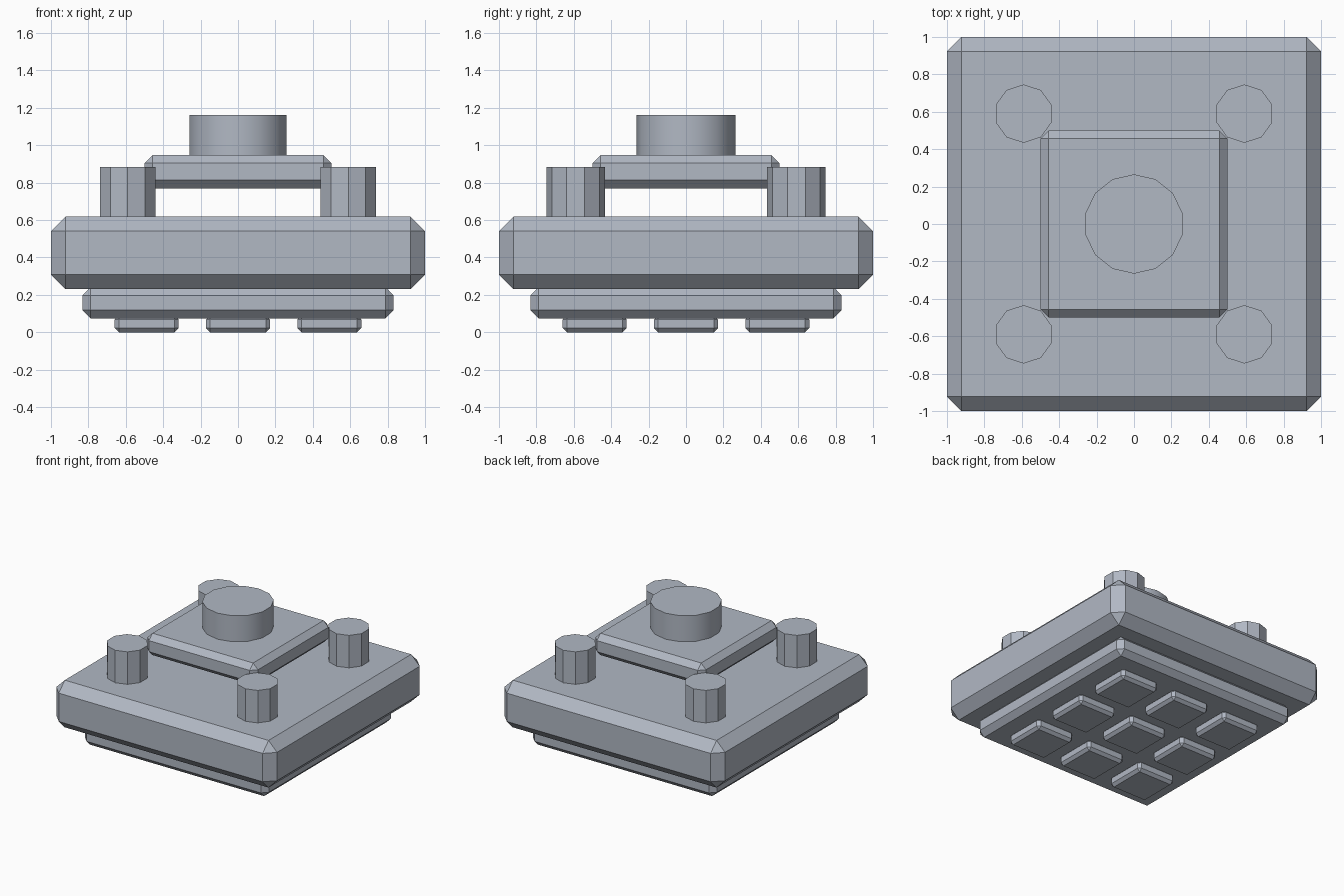
import bpy, bmesh, math

if "Cube" in bpy.data.objects:
    bpy.data.objects.remove(bpy.data.objects["Cube"])

# Blue-grey paint shared by every part
paint = bpy.data.materials.new("blue_grey")
paint.diffuse_color = (0.235, 0.262, 0.305, 1.0)
paint.use_nodes = True
paint.node_tree.nodes["Principled BSDF"].inputs["Base Color"].default_value = paint.diffuse_color
paint.diffuse_color = (0.44, 0.48, 0.55, 1.0)
paint.use_nodes = True
paint.node_tree.nodes["Principled BSDF"].inputs["Base Color"].default_value = paint.diffuse_color


def finish(name, bm):
    mesh = bpy.data.meshes.new(name)
    bm.to_mesh(mesh)
    bm.free()
    mesh.materials.append(paint)
    obj = bpy.data.objects.new(name, mesh)
    bpy.context.collection.objects.link(obj)
    return obj


def slab(name, half, z0, z1, chamfer, x=0.0, y=0.0):
    """Square block with every edge chamfered."""
    bm = bmesh.new()
    bmesh.ops.create_cube(bm, size=1.0)
    for v in bm.verts:
        v.co = (x + v.co.x * 2 * half, y + v.co.y * 2 * half,
                (z0 + z1) / 2 + v.co.z * (z1 - z0))
    bmesh.ops.bevel(bm, geom=bm.edges[:], offset=chamfer, segments=1,
                    profile=0.5, affect='EDGES')
    return finish(name, bm)


def cylinder(name, sides, radius, z0, z1, x=0.0, y=0.0):
    """Upright prism with a corner pointing along +y."""
    bm = bmesh.new()
    ring = [bm.verts.new((x + radius * math.sin(math.tau * i / sides),
                          y + radius * math.cos(math.tau * i / sides), z0))
            for i in range(sides)]
    base = bm.faces.new(ring)
    top = bmesh.ops.extrude_face_region(bm, geom=[base], use_keep_orig=True)
    verts = [g for g in top["geom"] if isinstance(g, bmesh.types.BMVert)]
    bmesh.ops.translate(bm, verts=verts, vec=(0, 0, z1 - z0))
    bmesh.ops.recalc_face_normals(bm, faces=bm.faces[:])
    return finish(name, bm)


# Main body and the thinner plate under it
slab("body", 1.0, 0.232, 0.618, 0.077)
slab("lower_plate", 0.832, 0.075, 0.24, 0.043)

# Grid of nine pads on the underside
for i in (-1, 0, 1):
    for j in (-1, 0, 1):
        slab(f"pad_{i + 1}_{j + 1}", 0.171, 0.0, 0.09, 0.022,
             i * 0.488, j * 0.488)

# Four corner pegs
for sx in (-1, 1):
    for sy in (-1, 1):
        side = ("left" if sx < 0 else "right") + ("_front" if sy < 0 else "_back")
        cylinder("peg_" + side, 10, 0.156, 0.6, 0.884, sx * 0.59, sy * 0.59)

# Raised plate held between the pegs, with a round knob
slab("upper_plate", 0.5, 0.77, 0.949, 0.044)
knob = cylinder("knob", 14, 0.2655, 0.93, 1.162)
bpy.context.view_layer.objects.active = knob
knob.select_set(True)
bpy.ops.object.shade_smooth_by_angle(angle=math.radians(30))
